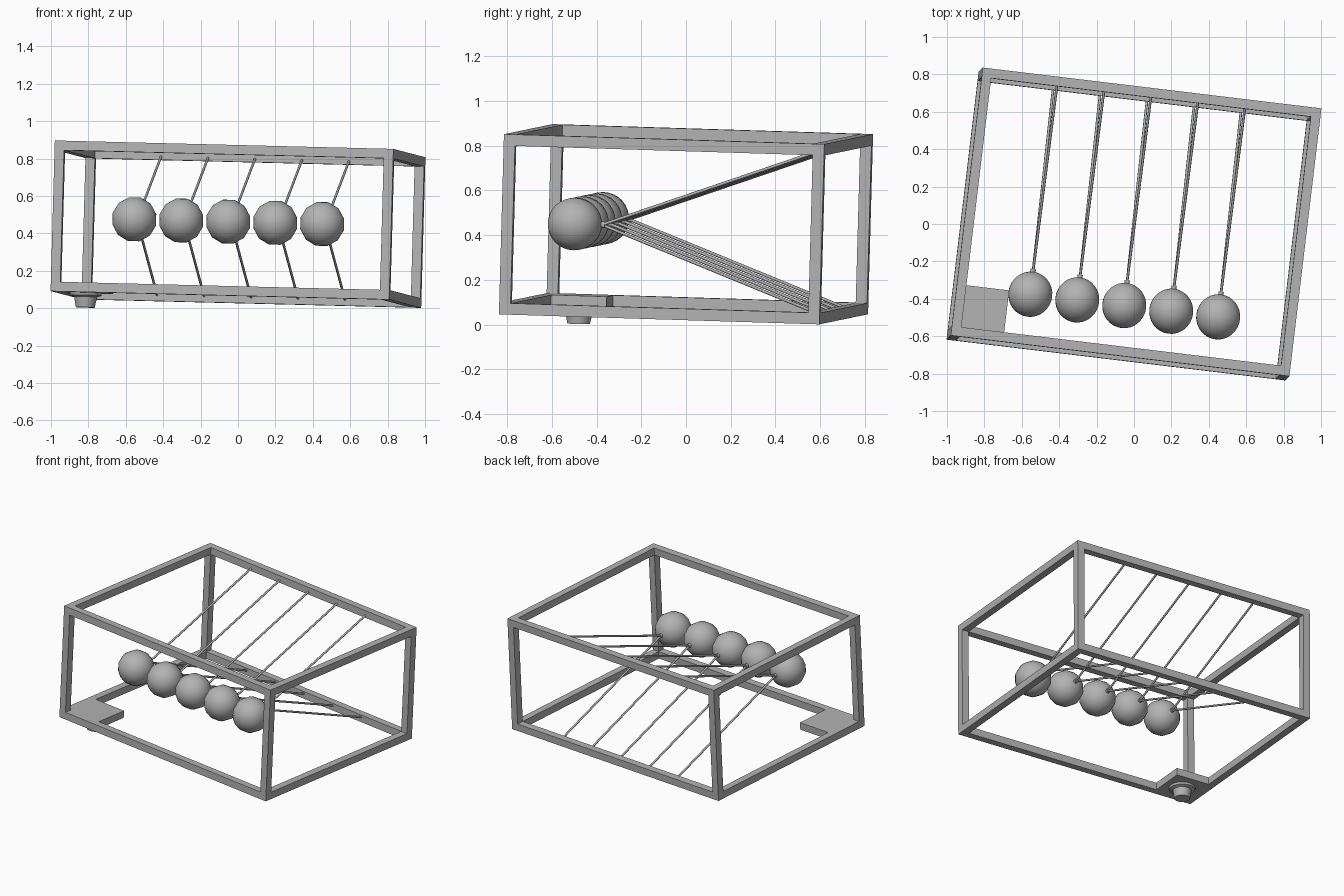
import bpy, bmesh, math
from mathutils import Vector, Matrix

if "Cube" in bpy.data.objects:
    bpy.data.objects.remove(bpy.data.objects["Cube"])

# Material
grey = bpy.data.materials.new("plain_grey")
grey.use_nodes = True
COL = (0.45, 0.45, 0.45, 1)
grey.diffuse_color = COL
grey.node_tree.nodes["Principled BSDF"].inputs["Base Color"].default_value = COL

# Tilted frame axes: u along the row of balls, v along the strings, w upward
u = Vector((0.9925, -0.1195, -0.0247)).normalized()
w = u.cross(Vector((0.1199, 0.9923, -0.031))).normalized()
v = w.cross(u)
TILT = Matrix.Translation((0, 0, 0.449)) @ Matrix((u, v, w)).transposed().to_4x4()

HU, HV, HW, T = 0.912, 0.7215, 0.403, 0.051   # half sizes and bar thickness


def finish(name, bm, smooth=None):
    bmesh.ops.recalc_face_normals(bm, faces=bm.faces)
    me = bpy.data.meshes.new(name)
    bm.to_mesh(me)
    bm.free()
    me.materials.append(grey)
    ob = bpy.data.objects.new(name, me)
    bpy.context.collection.objects.link(ob)
    ob.matrix_world = TILT
    if smooth:
        bpy.ops.object.select_all(action='DESELECT')
        ob.select_set(True)
        bpy.context.view_layer.objects.active = ob
        bpy.ops.object.shade_smooth_by_angle(angle=math.radians(smooth))
    return ob


def box(name, center, size):
    bm = bmesh.new()
    bmesh.ops.create_cube(bm, size=1, matrix=Matrix.Translation(center) @ Matrix.Diagonal((*size, 1)))
    return finish(name, bm)


def rod(name, a, b, r, sides=8):
    a, b = Vector(a), Vector(b)
    rot = (b - a).to_track_quat('Z', 'Y').to_matrix().to_4x4()
    bm = bmesh.new()
    bmesh.ops.create_cone(bm, cap_ends=True, segments=sides, radius1=r, radius2=r,
                          depth=(b - a).length, matrix=Matrix.Translation((a + b) / 2) @ rot)
    return finish(name, bm, 50)


# Open box frame of twelve square bars
cu, cv, cw = HU - T / 2, HV - T / 2, HW - T / 2
for i, (s, sn) in enumerate(((-1, "lower"), (1, "upper"))):
    for t, end in ((-1, "front"), (1, "back")):
        box(f"{sn}_{end}_bar", (0, t * cv, s * cw), (2 * HU, T, T))
    for t, side in ((-1, "right"), (1, "left")):
        box(f"{sn}_{side}_bar", (t * cu, 0, s * cw), (T, 2 * (HV - T), T))
for s, side in ((-1, "right"), (1, "left")):
    for t, end in ((-1, "front"), (1, "back")):
        box(f"{end}_{side}_post", (s * cu, t * cv, 0), (T, T, 2 * (HW - T)))

# Corner plate fitted inside the lower frame
P = 0.30
pc = (P - T) / 2 + T
box("corner_plate", (-HU + pc, -HV + pc, -cw), (P - T, P - T, T))

# Flared foot under the plate, lathed from a profile
bm = bmesh.new()
profile = [(0.0, 0.0), (0.088, 0.0), (0.084, -0.014), (0.062, -0.022), (0.051, -0.078), (0.0, -0.078)]
vs = [bm.verts.new((r, 0, z)) for r, z in profile]
es = [bm.edges.new(p) for p in zip(vs, vs[1:])]
bmesh.ops.spin(bm, geom=vs + es, cent=(0, 0, 0), axis=(0, 0, 1), angle=math.tau, steps=24)
bmesh.ops.remove_doubles(bm, verts=bm.verts, dist=1e-4)
bmesh.ops.translate(bm, verts=bm.verts, vec=(-HU + 0.17, -HV + 0.162, -HW))
finish("foot", bm, 30)

# Row of balls, each on a knob and a pair of strings
R, BV = 0.121, -HV + 0.282
for k in range(5):
    x = (k - 2) * 0.253
    bm = bmesh.new()
    m = Matrix.Translation((x, BV, 0)) @ Matrix.Rotation(-math.pi / 2, 4, 'X') @ Matrix.Rotation(math.radians(15), 4, 'Z')
    bmesh.ops.create_uvsphere(bm, u_segments=12, v_segments=16, radius=R, matrix=m)
    finish(f"ball_{k + 1}", bm, 35)
    rod(f"knob_{k + 1}", (x, BV + R - 0.02, 0), (x, BV + R + 0.015, 0), 0.014)
    for s, side in ((1, "upper"), (-1, "lower")):
        rod(f"{side}_string_{k + 1}", (x, BV + R, 0), (x, cv, s * cw), 0.007)
